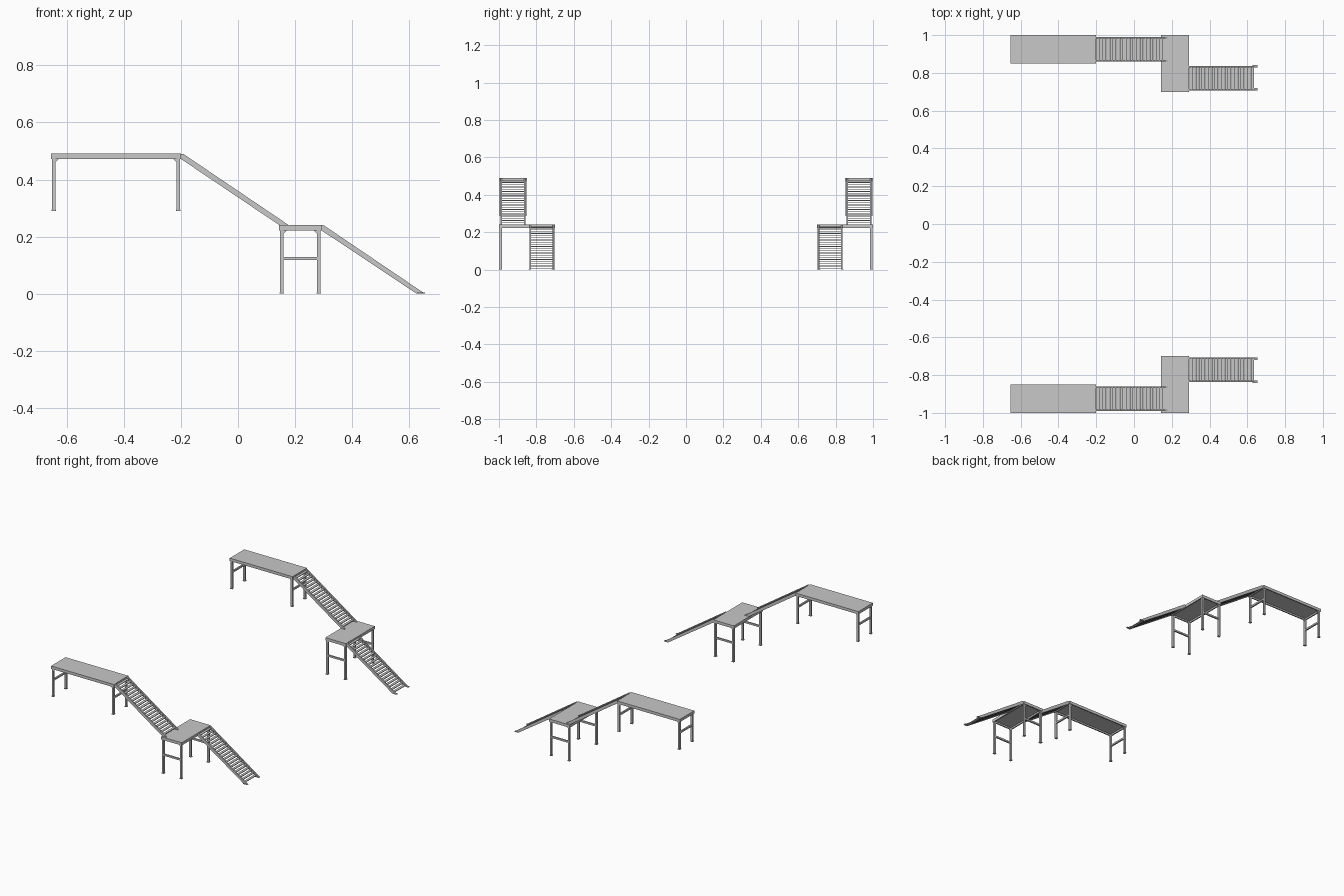
import bpy, bmesh
from mathutils import Matrix, Vector

if "Cube" in bpy.data.objects:
    bpy.data.objects.remove(bpy.data.objects["Cube"], do_unlink=True)

grey = bpy.data.materials.new("light grey metal")
grey.diffuse_color = (0.58, 0.58, 0.58, 1)
grey.use_nodes = True
grey.node_tree.nodes["Principled BSDF"].inputs["Base Color"].default_value = grey.diffuse_color


def box(bm, x0, x1, y0, y1, z0, z1):
    size = Vector((x1 - x0, y1 - y0, z1 - z0))
    mid = Vector((x0 + x1, y0 + y1, z0 + z1)) / 2
    bmesh.ops.create_cube(bm, size=1, matrix=Matrix.Translation(mid) @ Matrix.Diagonal(size).to_4x4())


def prism(bm, profile, y0, y1):
    """Extrude an x-z outline along y."""
    face = bm.faces.new([bm.verts.new((x, y0, z)) for x, z in profile])
    ext = bmesh.ops.extrude_face_region(bm, geom=[face])
    moved = [v for v in ext["geom"] if isinstance(v, bmesh.types.BMVert)]
    bmesh.ops.translate(bm, verts=moved, vec=(0, y1 - y0, 0))


def finish(bm, name):
    """Make the object and repeat it on the front side."""
    bmesh.ops.recalc_face_normals(bm, faces=bm.faces)
    mesh = bpy.data.meshes.new(name)
    bm.to_mesh(mesh)
    bm.free()
    mesh.materials.append(grey)
    obj = bpy.data.objects.new(name, mesh)
    bpy.context.collection.objects.link(obj)
    mirror = obj.modifiers.new("mirror", 'MIRROR')
    mirror.use_axis = (False, True, False)
    mirror.use_mirror_merge = False


def deck(name, x0, x1, y0, y1, top, panels, axis):
    # Edge frame with floor panels lying inside it
    w, low = 0.008, top - 0.018
    bm = bmesh.new()
    for y in (y0, y1 - w):
        box(bm, x0, x1, y, y + w, low, top)
    for x in (x0, x1 - w):
        box(bm, x, x + w, y0 + w, y1 - w, low, top)
    finish(bm, name + "_frame")
    bm = bmesh.new()
    for i in range(panels):
        a, b = i / panels, (i + 1) / panels
        if axis == 'x':
            box(bm, x0 + (x1 - x0) * a, x0 + (x1 - x0) * b, y0, y1, top - 0.008, top + 0.0005)
        else:
            box(bm, x0, x1, y0 + (y1 - y0) * a, y0 + (y1 - y0) * b, top - 0.008, top + 0.0005)
    finish(bm, name + "_floor")


def legs(name, xs, ys, bottom, top):
    # Square posts with foot plates and corner gussets
    h, f, g = 0.006, 0.008, 0.014
    bm = bmesh.new()
    for i, x in enumerate(xs):
        inward = 1 if i == 0 else -1
        for y in ys:
            box(bm, x - h, x + h, y - h, y + h, bottom, top)
            box(bm, x - f, x + f, y - f, y + f, bottom, bottom + 0.004)
            edge = x + inward * h
            prism(bm, [(edge, top), (edge + inward * g, top), (edge, top - g)], y - 0.003, y + 0.003)
    finish(bm, name + "_legs")


def stair(name, x0, x1, y0, y1, top, bottom, heel, tip, count):
    # Sloping side rails
    w = 0.008
    outline = [(x0, top), (x0 + 0.008, top), (tip, bottom), (heel, bottom), (x0, top - 0.018)]
    bm = bmesh.new()
    for y in (y0, y1 - w):
        prism(bm, outline, y, y + w)
    finish(bm, name + "_rails")
    # Flat treads
    bm = bmesh.new()
    pitch = (x1 - x0) / count
    drop = (top - bottom) / (tip - x0 - 0.008)
    for i in range(count):
        x = x0 + pitch * (i + 0.5)
        z = top - 0.006 - drop * (x - x0)
        box(bm, x - pitch * 0.46, x + pitch * 0.46, y0 + w, y1 - w, z - 0.002, z + 0.002)
    finish(bm, name + "_treads")


# Upper platform
deck("upper_deck", -0.655, -0.2, 0.85, 1.0, 0.49, 3, 'x')
upper_x, upper_y = (-0.646, -0.209), (0.859, 0.991)
legs("upper", upper_x, upper_y, 0.29, 0.474)
bm = bmesh.new()
for x in upper_x:
    box(bm, x - 0.005, x + 0.005, *upper_y, 0.393, 0.404)
finish(bm, "upper_crossbars")

# Landing
deck("landing", 0.143, 0.292, 0.7, 1.0, 0.24, 2, 'y')
landing_x, landing_y = (0.153, 0.283), (0.709, 0.991)
legs("landing", landing_x, landing_y, 0, 0.224)
bm = bmesh.new()
for y in landing_y:
    box(bm, *landing_x, y - 0.005, y + 0.005, 0.118, 0.129)
finish(bm, "landing_crossbars")

# Two flights of stairs
stair("upper_stair", -0.2, 0.155, 0.859, 0.991, 0.49, 0.24, 0.145, 0.178, 20)
stair("lower_stair", 0.292, 0.635, 0.706, 0.837, 0.24, 0, 0.626, 0.655, 20)

# Ground plates at the stair foot
bm = bmesh.new()
for y in (0.706, 0.829):
    box(bm, 0.628, 0.655, y, y + 0.014, 0, 0.003)
finish(bm, "stair_foot_plates")
